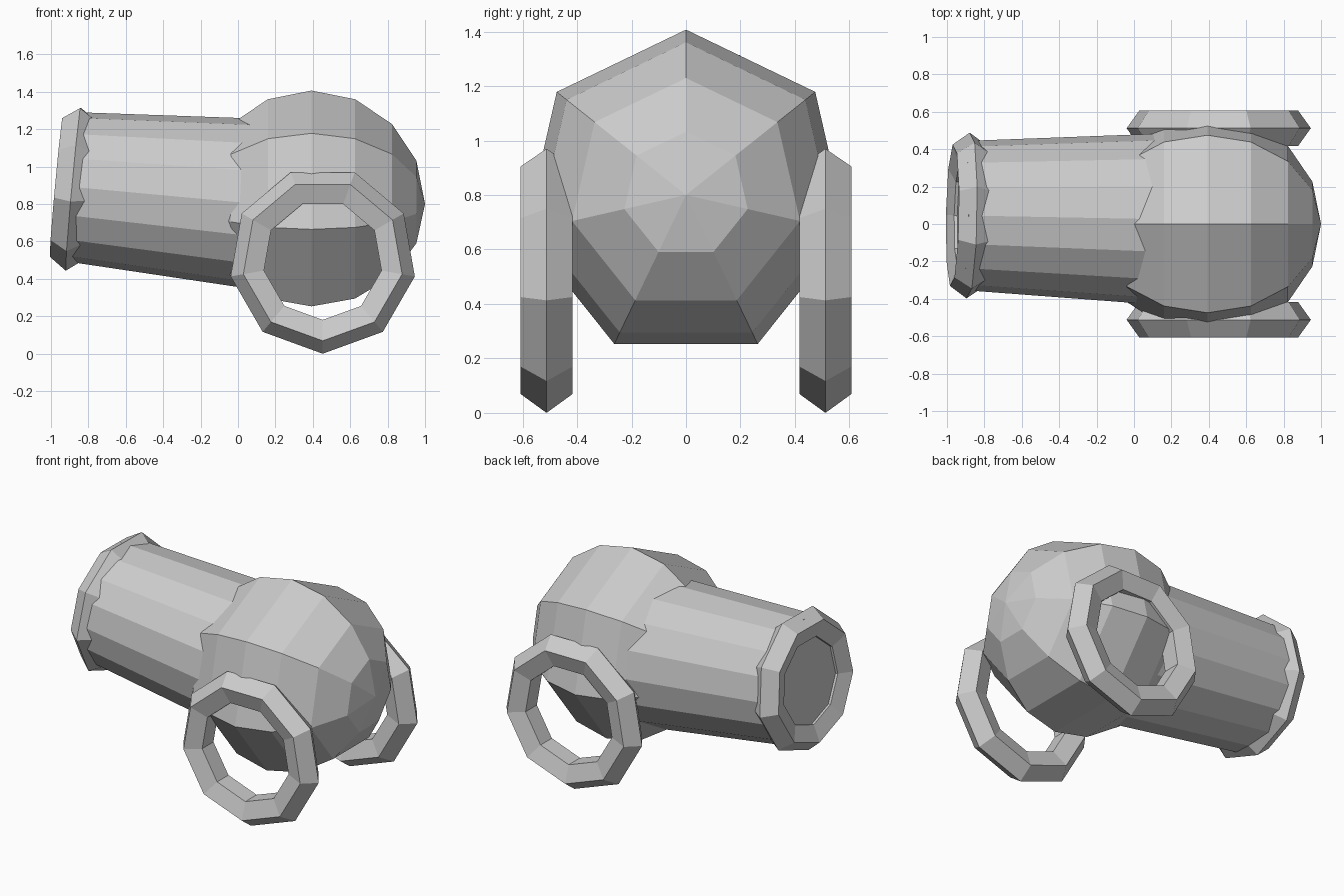
import bpy, math
from mathutils import Vector, Matrix

if "Cube" in bpy.data.objects:
    bpy.data.objects.remove(bpy.data.objects["Cube"])


def ring(name, loc, rot, major, minor):
    # Nine-sided ring with a five-sided section, one corner outward
    bpy.ops.mesh.primitive_torus_add(major_segments=9, minor_segments=5,
                                     major_radius=major, minor_radius=minor)
    ob = bpy.context.object
    ob.name = name
    ob.matrix_world = Matrix.Translation(loc) @ rot
    return ob


# Rounded seven-sided breech, poles along x
bpy.ops.mesh.primitive_uv_sphere_add(segments=7, ring_count=8, radius=0.607)
breech = bpy.context.object
breech.name = "breech"
# local z -> +x, local x -> +y, local y -> +z
to_x = Matrix(((0, 0, 1, 0), (1, 0, 0, 0), (0, 1, 0, 0), (0, 0, 0, 1)))
breech.matrix_world = Matrix.Translation((0.393, 0, 0.8)) @ to_x

# Tapered barrel, tilted up toward the muzzle at -x
axis = Vector((-1, 0.019, 0.092)).normalized()
side = Vector((0, 0, -1))
side = (side - axis * side.dot(axis)).normalized()
aim = Matrix((side, axis.cross(side), axis)).transposed().to_4x4()
muzzle = Vector((-0.88, 0.045, 0.892))
length = 1.1
bpy.ops.mesh.primitive_cone_add(vertices=16, radius1=0.46, radius2=0.398, depth=length)
barrel = bpy.context.object
barrel.name = "barrel"
barrel.matrix_world = Matrix.Translation(muzzle + axis * (0.04 - length / 2)) @ aim

# Muzzle rim
ring("muzzle_rim", muzzle, aim, 0.354, 0.096)

# Open wheels on both sides, one corner resting on the ground
upright = Matrix.Rotation(math.radians(90), 4, 'X') @ Matrix.Rotation(math.radians(-90), 4, 'Z')
for label, s in (("front", -1), ("back", 1)):
    ring(label + "_wheel", (0.453, 0.512 * s, 0.5), upright, 0.4, 0.1)
